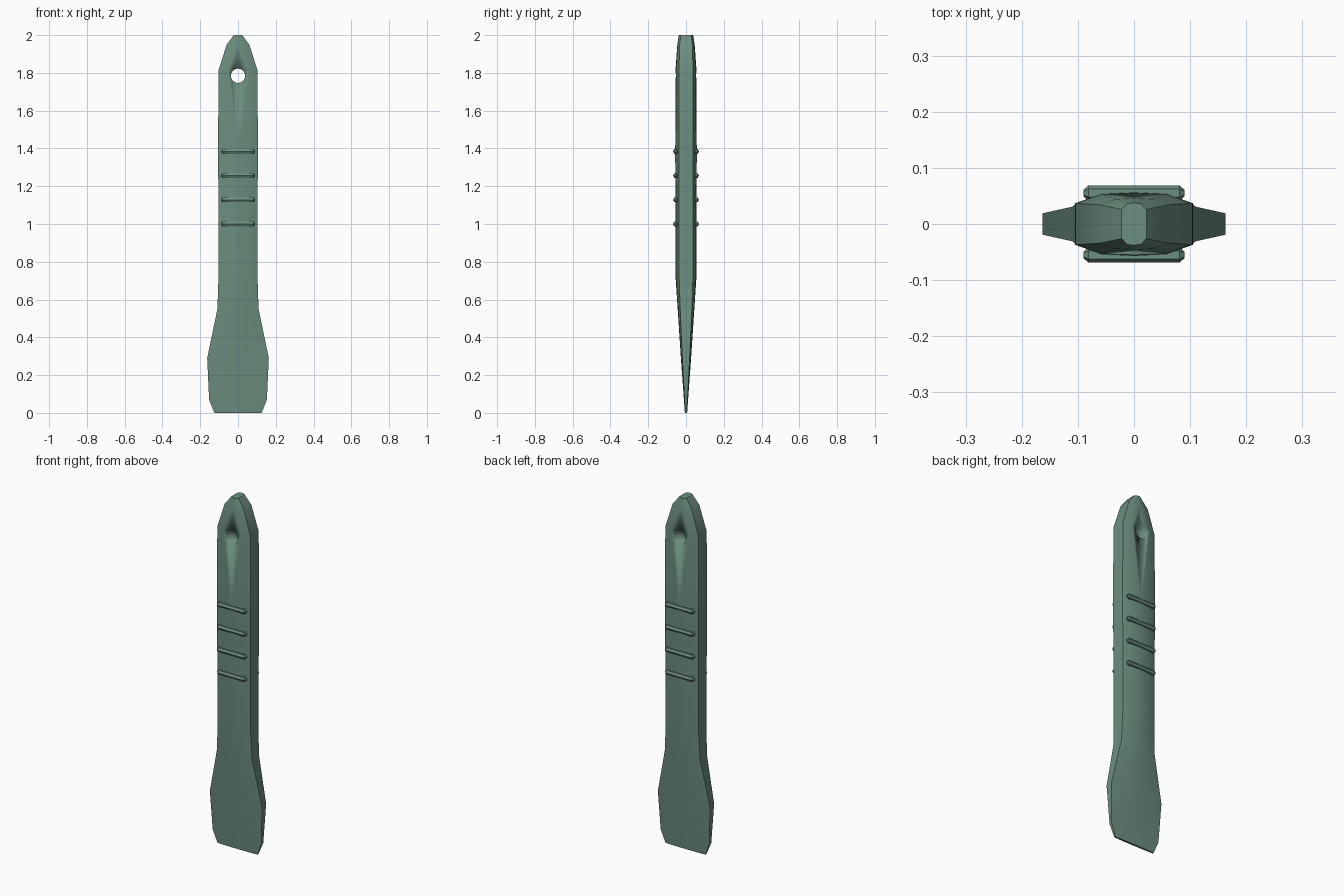
import bpy, bmesh, math
from mathutils import Matrix

if "Cube" in bpy.data.objects:
    bpy.data.objects.remove(bpy.data.objects["Cube"])

mat = bpy.data.materials.new("green_plastic")
mat.diffuse_color = (0.15, 0.27, 0.21, 1)
mat.use_nodes = True
mat.node_tree.nodes["Principled BSDF"].inputs["Base Color"].default_value = mat.diffuse_color


def loft(name, rings):
    """Skin closed rings of points and cap both ends."""
    bm = bmesh.new()
    vs = [[bm.verts.new(p) for p in r] for r in rings]
    n = len(vs[0])
    for a, b in zip(vs, vs[1:]):
        for i in range(n):
            j = (i + 1) % n
            bm.faces.new((a[i], a[j], b[j], b[i]))
    bm.faces.new(vs[0][::-1])
    bm.faces.new(vs[-1])
    bmesh.ops.recalc_face_normals(bm, faces=bm.faces)
    me = bpy.data.meshes.new(name)
    bm.to_mesh(me)
    bm.free()
    me.materials.append(mat)
    ob = bpy.data.objects.new(name, me)
    bpy.context.collection.objects.link(ob)
    return ob


# lever body: height, half width, half depth at the side edge, half depth at the middle
sections = [
    (0.00, 0.125, 0.004, 0.006), (0.07, 0.153, 0.008, 0.011),
    (0.29, 0.163, 0.019, 0.027), (0.55, 0.109, 0.031, 0.044),
    (0.73, 0.103, 0.037, 0.056), (1.38, 0.105, 0.037, 0.057),
    (1.81, 0.104, 0.037, 0.056), (1.95, 0.060, 0.034, 0.046),
    (2.00, 0.022, 0.026, 0.038),
]
rings = []
for z, w, s, d in sections:
    front = [(-w, -s), (-w * 0.55, -s - (d - s) * 0.85), (0, -d),
             (w * 0.55, -s - (d - s) * 0.85), (w, -s)]
    rings.append([(x, y, z) for x, y in front + [(-x, -y) for x, y in front]])
body = loft("lever_body", rings)

# hanging hole
bpy.ops.mesh.primitive_cylinder_add(vertices=16, radius=0.038, depth=0.4,
                                    location=(0, 0, 1.785), rotation=(math.pi / 2, 0, 0))
cutter = bpy.context.object
cutter.name = "hole_cutter"
cutter.hide_render = True
mod = body.modifiers.new("hole", 'BOOLEAN')
mod.operation = 'DIFFERENCE'
mod.solver = 'EXACT'
mod.object = cutter
bpy.context.view_layer.objects.active = body
bpy.ops.object.modifier_apply(modifier="hole")
bpy.data.objects.remove(cutter)

# smooth faces, sharp side edges, soft hole rim
bm = bmesh.new()
bm.from_mesh(body.data)
for f in bm.faces:
    f.smooth = True
for e in bm.edges:
    rim = all(math.hypot(v.co.x, v.co.z - 1.785) < 0.042 for v in e.verts)
    e.smooth = rim or e.calc_face_angle(0) < math.radians(35)
bm.to_mesh(body.data)
bm.free()

# grip ribs, four on each face
for side, label in ((-1, "front"), (1, "back")):
    for k in range(4):
        z0 = 1.0 + k * 0.128
        ribs = []
        for x, r in ((-0.09, 0.006), (-0.081, 0.014), (0.081, 0.014), (0.09, 0.006)):
            ribs.append([(x, side * 0.055 + r * math.cos(i * math.tau / 6),
                          z0 + r * math.sin(i * math.tau / 6)) for i in range(6)])
        loft(f"grip_rib_{label}_{k + 1}", ribs)
